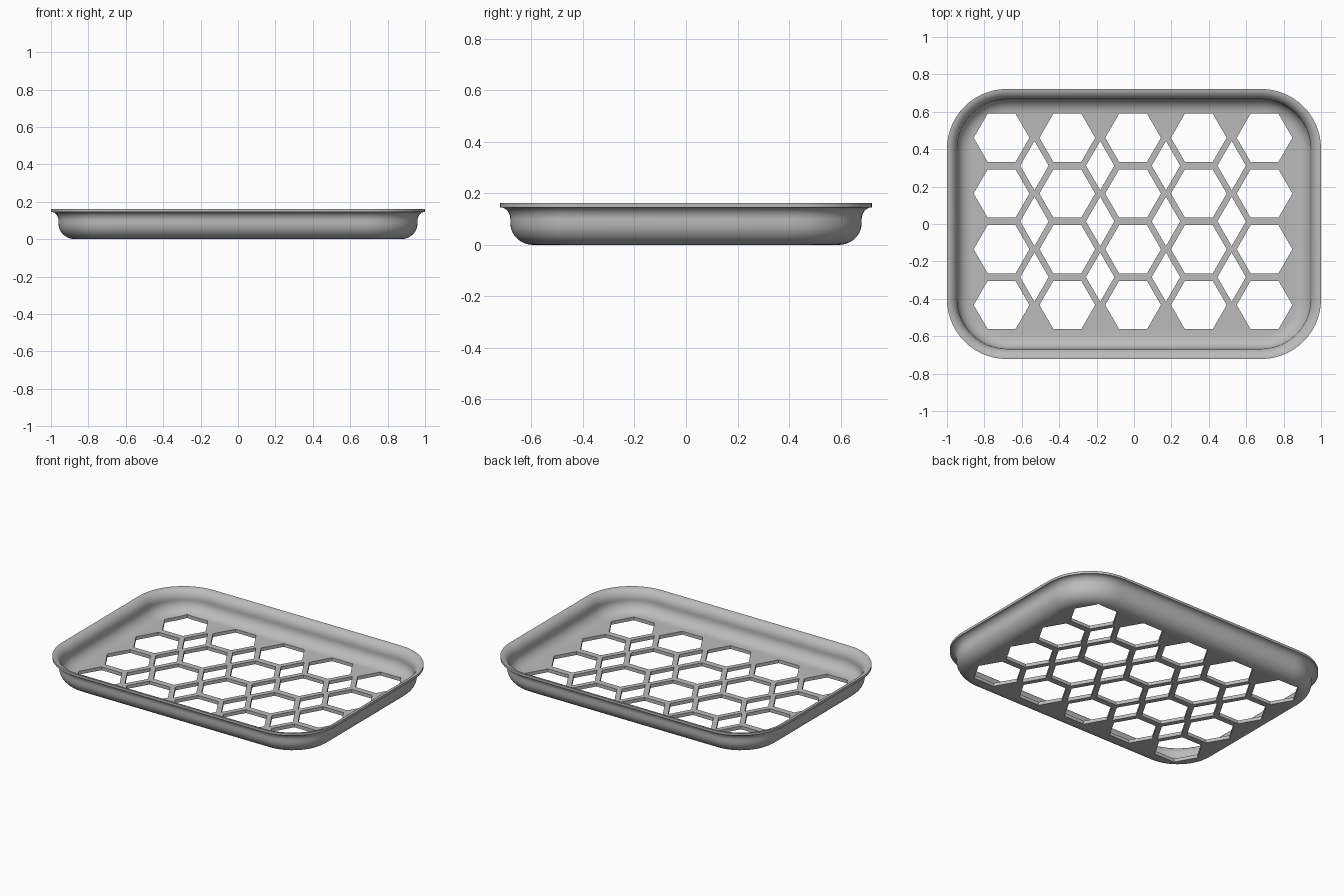
import bpy, bmesh, math

cube = bpy.data.objects.get("Cube")
if cube:
    bpy.data.objects.remove(cube, do_unlink=True)

HALF_X, HALF_Y, CORNER = 1.0, 0.722, 0.32
HEIGHT = 0.162


def arc(cx, cz, rx, rz, start, end, steps=10):
    """Elliptical arc in (inset, height) space, angles in degrees."""
    angles = [math.radians(start + (end - start) * i / steps) for i in range(steps + 1)]
    return [(cx + rx * math.cos(a), cz + rz * math.sin(a)) for a in angles]


def ring(bm, inset, z, steps=14):
    """Rounded rectangle of vertices, inset from the outer rim."""
    r = CORNER - inset
    verts = []
    for q, (sx, sy) in enumerate([(1, 1), (-1, 1), (-1, -1), (1, -1)]):
        for i in range(steps + 1):
            a = math.pi / 2 * (q + i / steps)
            verts.append(bm.verts.new((sx * (HALF_X - CORNER) + r * math.cos(a),
                                       sy * (HALF_Y - CORNER) + r * math.sin(a), z)))
    return verts


def prism(bm, points, z0, z1):
    """Upright prism over a convex outline."""
    low = [bm.verts.new((x, y, z0)) for x, y in points]
    high = [bm.verts.new((x, y, z1)) for x, y in points]
    bm.faces.new(low[::-1])
    bm.faces.new(high)
    for i in range(len(points)):
        j = (i + 1) % len(points)
        bm.faces.new((low[i], low[j], high[j], high[i]))


def make_object(name, bm):
    bmesh.ops.recalc_face_normals(bm, faces=bm.faces)
    mesh = bpy.data.meshes.new(name)
    bm.to_mesh(mesh)
    bm.free()
    obj = bpy.data.objects.new(name, mesh)
    bpy.context.collection.objects.link(obj)
    return obj


# Tray shell: underside, outer wall, flared rim, then back down the inside
profile = (arc(0.128, 0.085, 0.088, 0.085, 270, 180)
           + arc(0, 0.1, 0.04, 0.046, 0, 90)
           + arc(0, 0.1, 0.055, HEIGHT - 0.1, 90, 0)
           + arc(0.133, 0.092, 0.078, 0.07, 180, 270))
bm = bmesh.new()
rings = [ring(bm, inset, z) for inset, z in profile]
for a, b in zip(rings, rings[1:]):
    for i in range(len(a)):
        j = (i + 1) % len(a)
        bm.faces.new((a[i], a[j], b[j], b[i]))
bm.faces.new(rings[0])
bm.faces.new(rings[-1])
tray = make_object("tray", bm)

# Floor openings: grid of hexagons with diamonds between them
COLS, ROWS, STEP_X, STEP_Y = 5, 4, 0.3515, 0.298
SIDE = 0.149
bm = bmesh.new()


def grid_point(i, j):
    return -0.005 + (i - (COLS - 1) / 2) * STEP_X, 0.014 + (j - (ROWS - 1) / 2) * STEP_Y


for i in range(COLS):
    for j in range(ROWS):
        x, y = grid_point(i, j)
        prism(bm, [(x + SIDE * math.cos(k * math.pi / 3), y + SIDE * math.sin(k * math.pi / 3))
                   for k in range(6)], -0.05, 0.07)
for i in range(COLS - 1):
    for j in range(ROWS - 1):
        x, y = grid_point(i + 0.5, j + 0.5)
        w, h = 0.076, 0.132
        prism(bm, [(x + w, y), (x, y + h), (x - w, y), (x, y - h)], -0.05, 0.07)
cutter = make_object("floor_opening_cutter", bm)
cutter.hide_render = True

# Cut the openings and drop the cutter
cut = tray.modifiers.new("floor_openings", 'BOOLEAN')
cut.operation = 'DIFFERENCE'
cut.solver = 'EXACT'
cut.object = cutter
bpy.ops.object.select_all(action='DESELECT')
tray.select_set(True)
bpy.context.view_layer.objects.active = tray
bpy.ops.object.modifier_apply(modifier=cut.name)
bpy.data.objects.remove(cutter, do_unlink=True)

# Plain grey finish
grey = bpy.data.materials.new("plain_grey")
grey.use_nodes = True
colour = (0.5, 0.5, 0.5, 1)
grey.diffuse_color = colour
grey.node_tree.nodes["Principled BSDF"].inputs["Base Color"].default_value = colour
tray.data.materials.clear()
tray.data.materials.append(grey)
bpy.ops.object.shade_smooth_by_angle(angle=math.radians(35))
